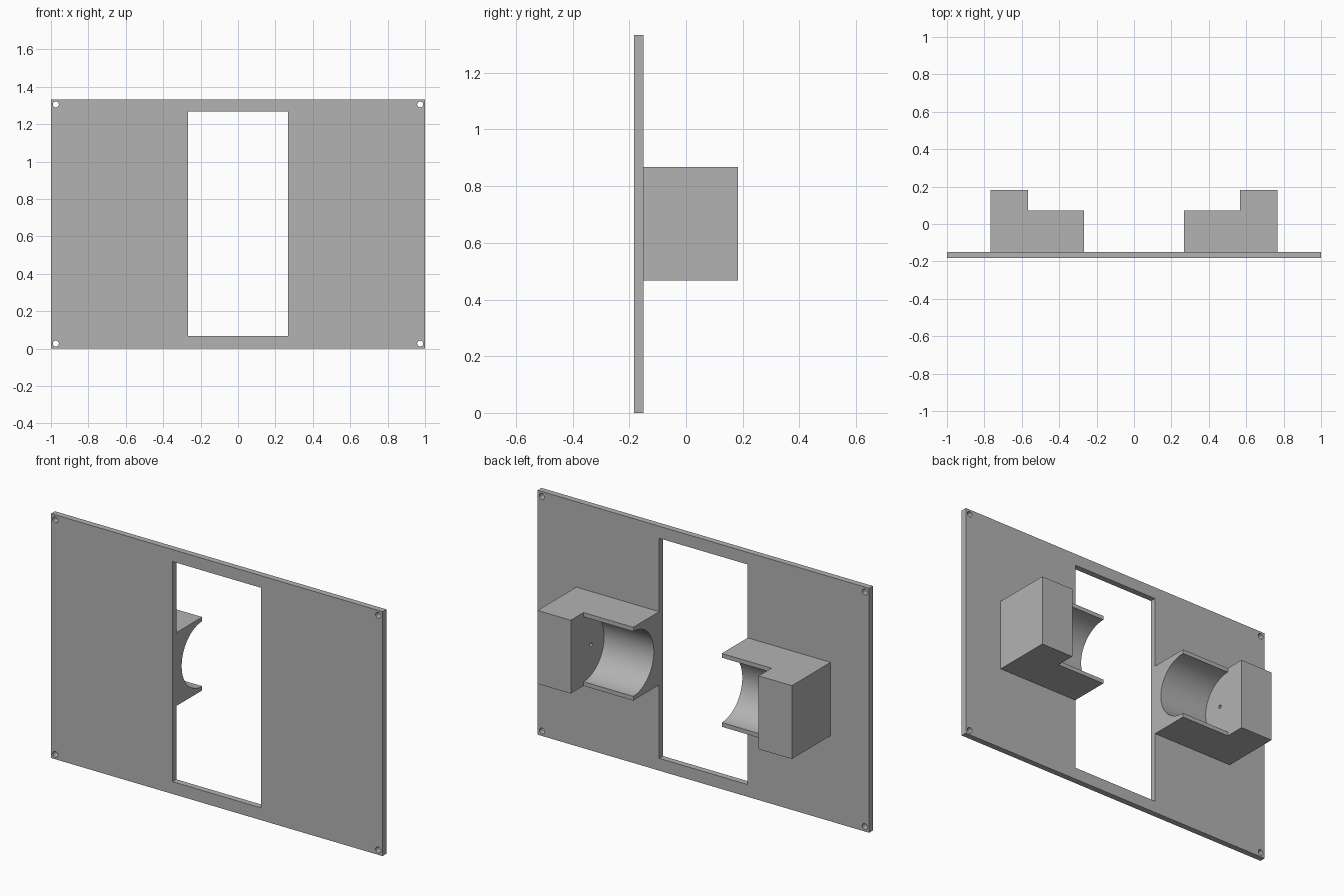
import bpy
import bmesh
import math
from mathutils import Matrix, Vector

cube = bpy.data.objects.get("Cube")
if cube:
    bpy.data.objects.remove(cube, do_unlink=True)

grey = bpy.data.materials.new("plain_grey")
grey.use_nodes = True
GREY = (0.45, 0.45, 0.45, 1.0)
grey.diffuse_color = GREY
grey.node_tree.nodes["Principled BSDF"].inputs["Base Color"].default_value = GREY


def new_object(name, bm):
    bmesh.ops.recalc_face_normals(bm, faces=bm.faces)
    mesh = bpy.data.meshes.new(name)
    bm.to_mesh(mesh)
    bm.free()
    mesh.materials.append(grey)
    obj = bpy.data.objects.new(name, mesh)
    bpy.context.collection.objects.link(obj)
    return obj


def prism(name, outline, bottom, top):
    """Extrude an xy outline from bottom to top."""
    bm = bmesh.new()
    face = bm.faces.new([bm.verts.new((x, y, bottom)) for x, y in outline])
    ext = bmesh.ops.extrude_face_region(bm, geom=[face])
    verts = [g for g in ext["geom"] if isinstance(g, bmesh.types.BMVert)]
    bmesh.ops.translate(bm, verts=verts, vec=(0, 0, top - bottom))
    return new_object(name, bm)


def box(name, x0, x1, y0, y1, z0, z1):
    return prism(name, [(x0, y0), (x1, y0), (x1, y1), (x0, y1)], z0, z1)


def cylinder(name, start, end, radius, segments):
    a, b = Vector(start), Vector(end)
    turn = (b - a).to_track_quat("Z", "Y").to_matrix().to_4x4()
    bm = bmesh.new()
    bmesh.ops.create_cone(bm, cap_ends=True, segments=segments, radius1=radius,
                          radius2=radius, depth=(b - a).length,
                          matrix=Matrix.Translation((a + b) / 2) @ turn)
    return new_object(name, bm)


def cut(obj, cutters):
    """Subtract the cutters, bake the result and remove the cutters."""
    for c in cutters:
        c.hide_render = True
        mod = obj.modifiers.new("cut", "BOOLEAN")
        mod.operation = "DIFFERENCE"
        mod.solver = "EXACT"
        mod.object = c
    bpy.context.view_layer.update()
    graph = bpy.context.evaluated_depsgraph_get()
    baked = bpy.data.meshes.new_from_object(obj.evaluated_get(graph))
    obj.modifiers.clear()
    obj.data = baked
    for c in cutters:
        bpy.data.objects.remove(c, do_unlink=True)
    bpy.ops.object.select_all(action="DESELECT")
    obj.select_set(True)
    bpy.context.view_layer.objects.active = obj
    bpy.ops.object.shade_smooth_by_angle(angle=math.radians(30))


FRONT, PLATE_BACK, LIP_BACK, BACK = -0.183, -0.15, 0.073, 0.183
HEIGHT, MID_Z = 1.333, 0.667
INNER, STEP, OUTER = 0.267, 0.567, 0.767

# Front plate with a tall window and four corner screw holes
plate = box("front_plate", -1, 1, FRONT, PLATE_BACK, 0, HEIGHT)
cutters = [box("window_cutter", -INNER, INNER, -0.3, 0, 0.067, 1.267)]
for x in (-0.974, 0.974):
    for z in (0.027, HEIGHT - 0.027):
        cutters.append(cylinder("screw_cutter", (x, -0.3, z), (x, 0, z), 0.016, 24))
cut(plate, cutters)

# Stepped brackets with a half-round cradle and a small blind pin hole
for side, s in (("left", 1), ("right", -1)):
    outline = [(INNER, PLATE_BACK), (OUTER, PLATE_BACK), (OUTER, BACK),
               (STEP, BACK), (STEP, LIP_BACK), (INNER, LIP_BACK)]
    bracket = prism(side + "_bracket", [(s * x, y) for x, y in outline],
                    MID_Z - 0.2, MID_Z + 0.2)
    cradle = cylinder("cradle_cutter", (s * 0.2, LIP_BACK, MID_Z),
                      (s * STEP, LIP_BACK, MID_Z), 0.177, 96)
    pin = cylinder("pin_cutter", (s * 0.5, 0.01, MID_Z),
                   (s * 0.667, 0.01, MID_Z), 0.01, 20)
    cut(bracket, [cradle, pin])
